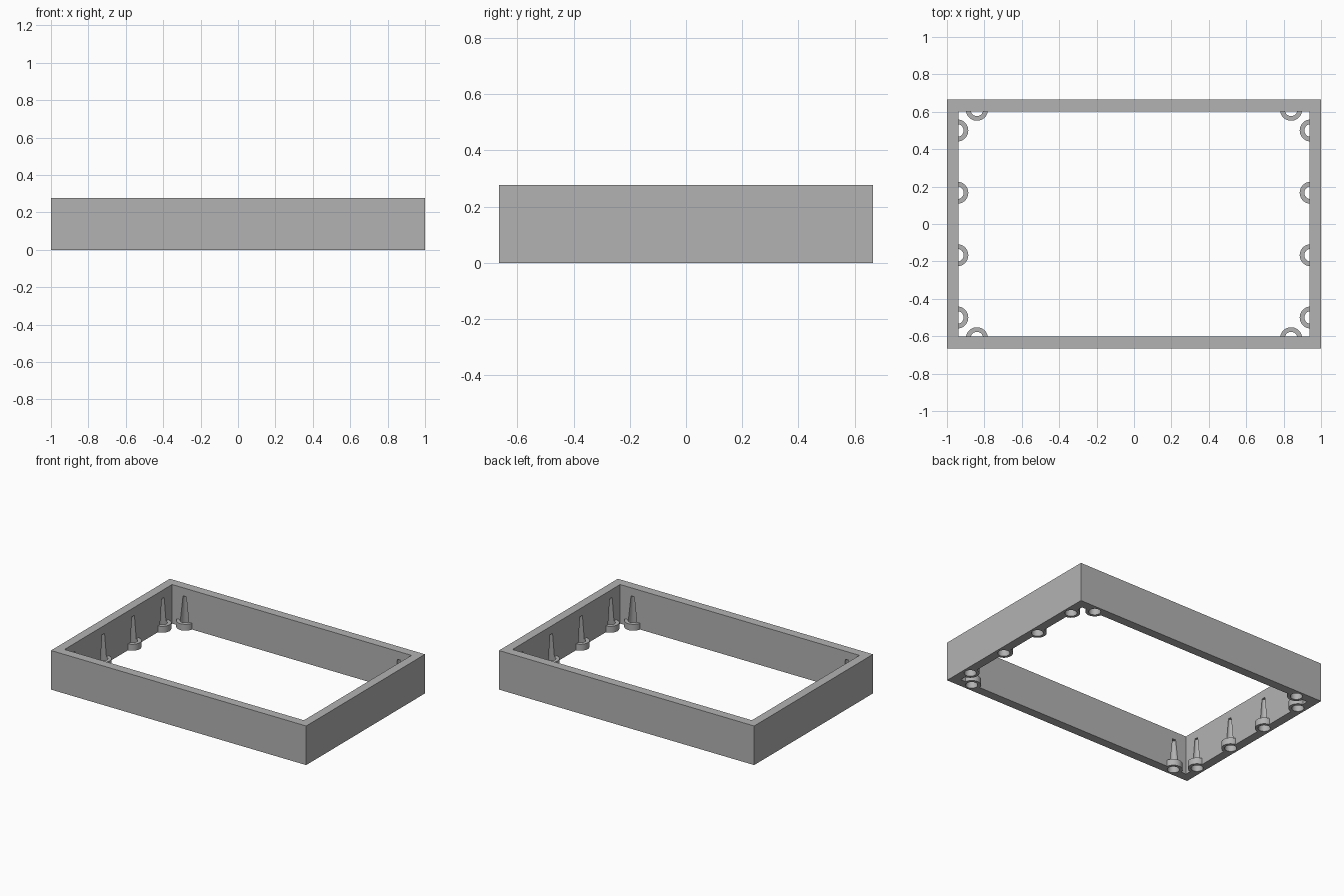
import bpy
import bmesh
from mathutils import Matrix, Vector

if "Cube" in bpy.data.objects:
    bpy.data.objects.remove(bpy.data.objects["Cube"], do_unlink=True)

HALF_X, HALF_Y, HEIGHT = 1.0, 0.665, 0.277
INNER_X, INNER_Y = 0.938, 0.602

grey = bpy.data.materials.new("plain grey")
grey.use_nodes = True
colour = (0.45, 0.45, 0.45, 1)
grey.diffuse_color = colour
grey.node_tree.nodes["Principled BSDF"].inputs["Base Color"].default_value = colour


def finish(bm, name):
    bmesh.ops.recalc_face_normals(bm, faces=bm.faces)
    mesh = bpy.data.meshes.new(name)
    bm.to_mesh(mesh)
    bm.free()
    mesh.materials.append(grey)
    obj = bpy.data.objects.new(name, mesh)
    bpy.context.collection.objects.link(obj)
    return obj


def box(name, half_x, half_y, z0, z1):
    bm = bmesh.new()
    bmesh.ops.create_cube(bm, size=1)
    bmesh.ops.scale(bm, vec=(2 * half_x, 2 * half_y, z1 - z0), verts=bm.verts)
    bmesh.ops.translate(bm, vec=(0, 0, (z0 + z1) / 2), verts=bm.verts)
    return finish(bm, name)


def cones(name, spots, r0, r1, z0, z1):
    bm = bmesh.new()
    for x, y in spots:
        place = Matrix.Translation(Vector((x, y, (z0 + z1) / 2)))
        bmesh.ops.create_cone(bm, cap_ends=True, segments=48, radius1=r0,
                              radius2=r1, depth=z1 - z0, matrix=place)
    return finish(bm, name)


def subtract(target, cutter):
    mod = target.modifiers.new("cut", "BOOLEAN")
    mod.operation, mod.solver, mod.object = "DIFFERENCE", "EXACT", cutter
    bpy.context.view_layer.objects.active = target
    bpy.ops.object.modifier_apply(modifier=mod.name)
    bpy.data.objects.remove(cutter, do_unlink=True)


# Screw positions: four along each side wall, two on the front and back walls
spots = [(sx * 0.945, y) for sx in (-1, 1) for y in (-0.5, -0.167, 0.167, 0.5)]
spots += [(sx * 0.84, sy * 0.611) for sx in (-1, 1) for sy in (-1, 1)]

# Opening, notched so that the screw collars stay standing at its foot
opening = box("opening", INNER_X, INNER_Y, -0.1, HEIGHT + 0.1)
subtract(opening, cones("collars", spots, 0.059, 0.059, -0.2, 0.045))

# Frame with the opening and the tapered screw holes cut away
frame = box("frame", HALF_X, HALF_Y, 0, HEIGHT)
subtract(frame, opening)
subtract(frame, cones("screw_holes", spots, 0.040, 0.015, -0.01, 0.22))

bpy.ops.object.select_all(action="DESELECT")
frame.select_set(True)
bpy.context.view_layer.objects.active = frame
bpy.ops.object.shade_smooth_by_angle(angle=0.5)
